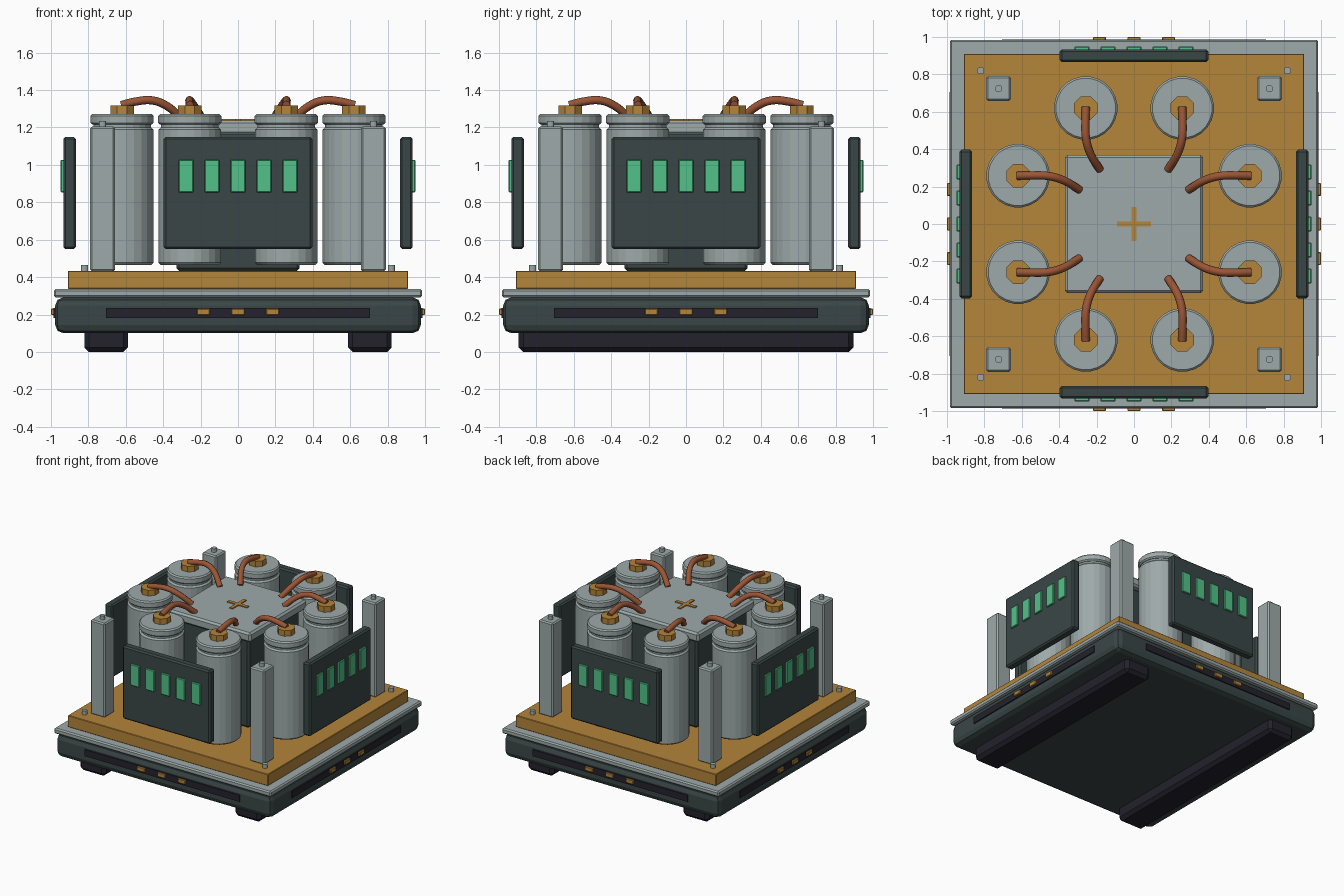
import bpy, math
from mathutils import Vector, Matrix

if "Cube" in bpy.data.objects:
    bpy.data.objects.remove(bpy.data.objects["Cube"])


def material(name, rgb):
    m = bpy.data.materials.new(name)
    m.diffuse_color = (*rgb, 1)
    m.use_nodes = True
    m.node_tree.nodes["Principled BSDF"].inputs["Base Color"].default_value = m.diffuse_color
    return m


GREY = material("light grey metal", (0.34, 0.40, 0.40))
GOLD = material("brass", (0.46, 0.235, 0.042))
DARK = material("dark slate", (0.042, 0.062, 0.062))
BLACK = material("near black", (0.017, 0.016, 0.026))
GREEN = material("green glow", (0.085, 0.54, 0.25))
COPPER = material("copper", (0.33, 0.092, 0.036))


def bevel(ob, width, segments=1):
    if width:
        mod = ob.modifiers.new("bevel", "BEVEL")
        mod.width, mod.segments = width, segments
        mod.limit_method = "ANGLE"


def box(name, lo, hi, mat, bev=0.0, segments=1, turn=0):
    """Box between two corners, turned about z by quarter turns."""
    lo, hi = Vector(lo), Vector(hi)
    bpy.ops.mesh.primitive_cube_add(size=1)
    ob = bpy.context.object
    ob.name = name
    size = hi - lo
    ob.data.transform(Matrix.Translation((lo + hi) / 2) @ Matrix.Diagonal((*size, 1)))
    ob.data.transform(Matrix.Rotation(turn * math.pi / 2, 4, "Z"))
    ob.data.materials.append(mat)
    bevel(ob, bev, segments)
    return ob


def cylinder(name, x, y, r, z0, z1, mat, sides=24, bev=0.0):
    bpy.ops.mesh.primitive_cylinder_add(vertices=sides, radius=r, depth=z1 - z0,
                                        location=(x, y, (z0 + z1) / 2),
                                        rotation=(0, 0, math.pi / sides))
    ob = bpy.context.object
    ob.name = name
    ob.data.materials.append(mat)
    bevel(ob, bev)
    return ob


def cable(points):
    """Round cable along a smooth curve, converted to a mesh."""
    cu = bpy.data.curves.new("cable", "CURVE")
    cu.dimensions = "3D"
    cu.bevel_depth, cu.bevel_resolution = 0.022, 2
    cu.use_fill_caps = True
    cu.resolution_u = 4
    sp = cu.splines.new("BEZIER")
    sp.bezier_points.add(len(points) - 1)
    for bp, p in zip(sp.bezier_points, points):
        bp.co = p
        bp.handle_left_type = bp.handle_right_type = "AUTO"
    cu.materials.append(COPPER)
    ob = bpy.data.objects.new("cable", cu)
    bpy.context.collection.objects.link(ob)
    bpy.ops.object.select_all(action="DESELECT")
    ob.select_set(True)
    bpy.context.view_layer.objects.active = ob
    bpy.ops.object.convert(target="MESH")
    bpy.ops.object.shade_smooth_by_angle(angle=math.radians(50))


# Skids, base and stacked plates
for s in (-1, 1):
    box("skid", (s * 0.705 - 0.117, -0.895, 0), (s * 0.705 + 0.117, 0.895, 0.13), BLACK, 0.025)
box("base", (-0.978, -0.978, 0.10), (0.978, 0.978, 0.292), DARK, 0.045, 2)
box("rim_plate", (-0.985, -0.985, 0.292), (0.985, 0.985, 0.337), GREY, 0.01)
box("brass_deck", (-0.91, -0.91, 0.337), (0.91, 0.91, 0.433), GOLD, 0.004)

# Central core with lid and cross mark
box("core", (-0.33, -0.33, 0.433), (0.33, 0.33, 1.165), DARK, 0.015)
box("core_lid", (-0.37, -0.37, 1.16), (0.37, 0.37, 1.238), GREY, 0.015)
box("cross_bar_x", (-0.09, -0.014, 1.236), (0.09, 0.014, 1.246), GOLD)
for a, b in ((-0.09, -0.014), (0.014, 0.09)):
    box("cross_bar_y", (-0.014, a, 1.236), (0.014, b, 1.246), GOLD)

# Each side: slot strip, contacts, upright panel and lights
for t in range(4):
    box("side_strip", (-0.705, -0.987, 0.182), (0.705, -0.96, 0.236), BLACK, turn=t)
    for i in (-1, 0, 1):
        box("contact", (i * 0.185 - 0.035, -1.0, 0.197), (i * 0.185 + 0.035, -0.97, 0.232),
            GOLD, 0.004, turn=t)
    box("side_panel", (-0.398, -0.934, 0.55), (0.398, -0.866, 1.15), DARK, 0.012, turn=t)
    for i in range(-2, 3):
        box("panel_light", (i * 0.139 - 0.04, -0.948, 0.853), (i * 0.139 + 0.04, -0.925, 1.027),
            GREEN, 0.004, turn=t)

# Corner posts and deck bolts
for sx in (-1, 1):
    for sy in (-1, 1):
        x, y = sx * 0.724, sy * 0.724
        box("corner_post", (x - 0.066, y - 0.066, 0.43), (x + 0.066, y + 0.066, 1.205), GREY, 0.01)
        cylinder("post_bolt", x, y, 0.02, 1.2, 1.235, GREY, 12)
        cylinder("deck_bolt", sx * 0.82, sy * 0.82, 0.02, 0.43, 0.465, GREY, 12)

# Ring of eight canisters, each with cap, terminal and cable
ROUTE = ((0.625, 0.258, 1.32), (0.54, 0.26, 1.34), (0.46, 0.257, 1.345),
         (0.38, 0.235, 1.315), (0.29, 0.182, 1.235))
for sx in (-1, 1):
    for sy in (-1, 1):
        for swap in (False, True):
            def place(p):
                a, b = (p[1], p[0]) if swap else (p[0], p[1])
                return (sx * a, sy * b, p[2])
            x, y, _ = place((0.62, 0.258, 0))
            cylinder("canister", x, y, 0.169, 0.465, 1.2, GREY, bev=0.012)
            cylinder("canister_neck", x, y, 0.155, 1.19, 1.225, GREY)
            cylinder("canister_cap", x, y, 0.17, 1.215, 1.272, GREY, bev=0.01)
            cylinder("terminal", x, y, 0.068, 1.265, 1.318, GOLD, 8)
            cable([place(p) for p in ROUTE])
